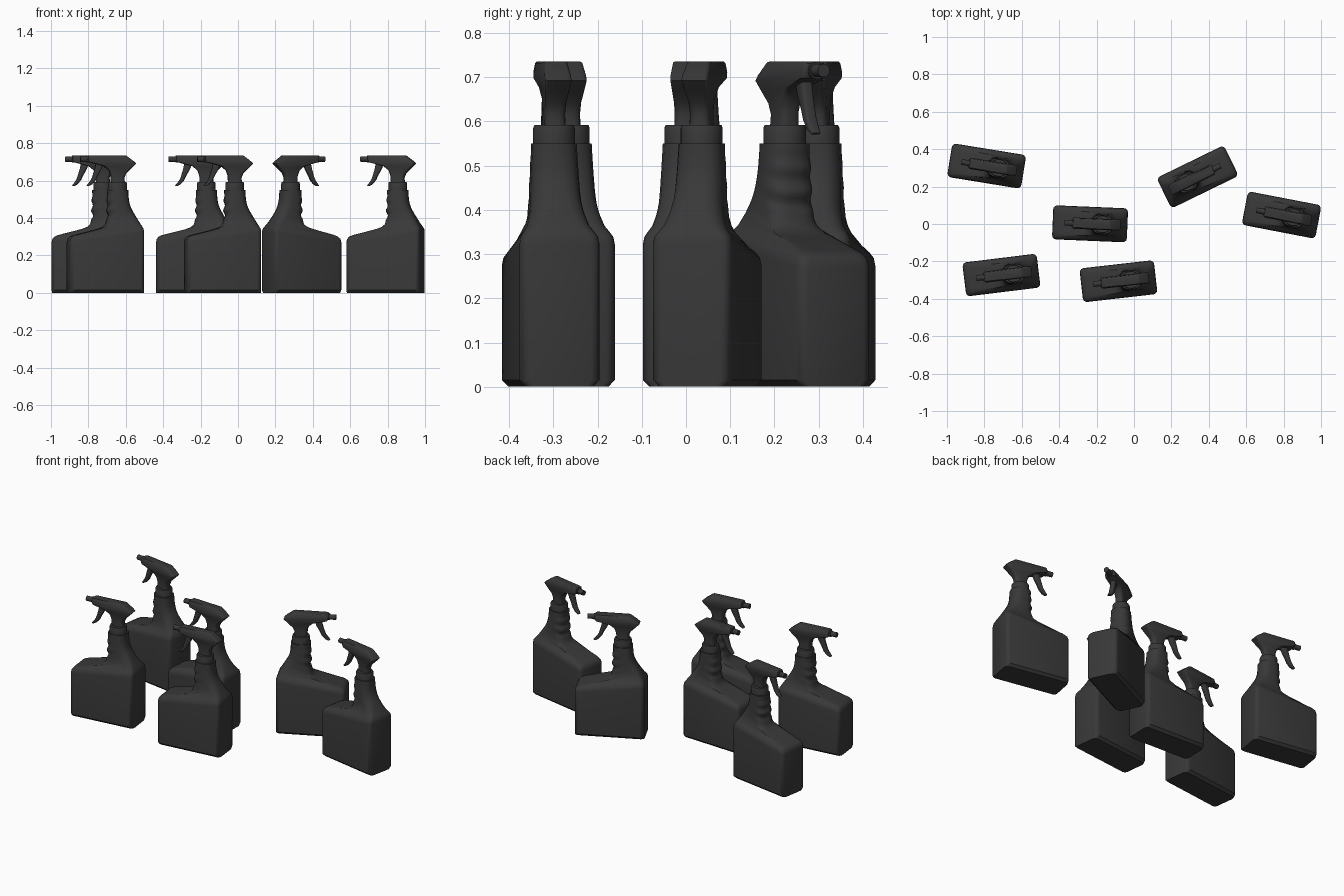
import bpy, bmesh, math
from mathutils import Matrix

if "Cube" in bpy.data.objects:
    bpy.data.objects.remove(bpy.data.objects["Cube"])

dark = bpy.data.materials.new("dark_plastic")
dark.diffuse_color = (0.04, 0.04, 0.04, 1)
dark.use_nodes = True
dark.node_tree.nodes["Principled BSDF"].inputs["Base Color"].default_value = dark.diffuse_color


def loft(name, rings, seg, angle=40):
    """Skin rounded-rectangle rings: (front x, front z, back x, back z, half width, corner radius)."""
    bm = bmesh.new()
    loops = []
    for x0, z0, x1, z1, hy, c in rings:
        cx, hx = (x0 + x1) / 2, (x1 - x0) / 2
        c = min(c, hx, hy)
        loop = []
        for q, (sx, sy) in enumerate(((1, 1), (-1, 1), (-1, -1), (1, -1))):
            for i in range(seg + 1):
                a = (q + i / seg) * math.pi / 2
                dx = sx * (hx - c) + c * math.cos(a)
                y = sy * (hy - c) + c * math.sin(a)
                t = (dx / hx + 1) / 2
                loop.append(bm.verts.new((cx + dx, y, z0 + (z1 - z0) * t)))
        loops.append(loop)
    n = len(loops[0])
    for a, b in zip(loops, loops[1:]):
        for i in range(n):
            j = (i + 1) % n
            bm.faces.new((a[i], a[j], b[j], b[i]))
    bm.faces.new(loops[0][::-1])
    bm.faces.new(loops[-1])
    bmesh.ops.remove_doubles(bm, verts=bm.verts, dist=1e-5)
    bmesh.ops.recalc_face_normals(bm, faces=bm.faces)
    return finish(name, bm, angle)


def finish(name, bm, angle=40):
    me = bpy.data.meshes.new(name)
    bm.to_mesh(me)
    bm.free()
    me.materials.append(dark)
    ob = bpy.data.objects.new(name, me)
    bpy.context.collection.objects.link(ob)
    bpy.ops.object.select_all(action='DESELECT')
    ob.select_set(True)
    bpy.context.view_layer.objects.active = ob
    bpy.ops.object.shade_smooth_by_angle(angle=math.radians(angle))
    return ob


# Bottle: flat tank, sloping shoulder, then neck with finger grips on the front
body = [
    (-.200, .000, .200, .000, .076, .020),
    (-.200, .015, .200, .015, .091, .022),
    (-.200, .270, .200, .325, .091, .022),
    (-.197, .288, .198, .342, .088, .024),
    (-.188, .300, .192, .355, .080, .028),
    (-.172, .308, .184, .369, .071, .032),
    (-.050, .338, .168, .397, .063, .036),
    (-.018, .350, .157, .416, .060, .038),
    (.000, .366, .147, .434, .058, .040),
]
for k in range(17):
    t = k / 16
    z = .385 + .165 * t
    grip = .006 * math.cos(t * 6 * math.pi) * (1 - t * t)
    zb = .447 + .103 * t
    xb = .123 + .017 * (1 - t) ** 3
    body.append((.010 - grip, z, xb, zb, .050 + .007 * (1 - t), .040))

# Screw cap on the neck
cap = [(.066 - r, z, .066 + r, z, r * .94, .05)
       for r, z in ((.050, .548), (.050, .585), (.047, .592))]

# Sprayer head: stem flaring into a wedge-shaped top
head = [
    (.030, .590, .104, .590, .024, .016),
    (.028, .625, .102, .615, .023, .016),
    (.018, .655, .112, .640, .024, .014),
    (-.010, .678, .138, .666, .027, .012),
    (-.088, .698, .163, .692, .030, .010),
    (-.094, .712, .150, .704, .030, .010),
    (-.094, .731, .112, .733, .026, .010),
    (-.090, .735, .108, .735, .023, .010),
]

# Curved finger trigger, hanging below the head
trigger = [
    (-.102, .574, -.090, .570, .010, .005),
    (-.090, .586, -.072, .580, .013, .006),
    (-.075, .608, -.053, .602, .014, .007),
    (-.066, .635, -.040, .630, .014, .007),
    (-.058, .662, -.024, .657, .014, .007),
    (-.050, .700, -.008, .695, .014, .007),
]

parts = [loft("bottle_body", body, 3), loft("screw_cap", cap, 8),
         loft("sprayer_head", head, 3), loft("trigger", trigger, 3)]

# Nozzle: round tip pointing forward
bm = bmesh.new()
for r, x, length in ((.015, -.112, .048), (.019, -.080, .04)):
    bmesh.ops.create_cone(bm, cap_ends=True, segments=24, radius1=r, radius2=r, depth=length,
                          matrix=Matrix.Translation((x, 0, .715)) @ Matrix.Rotation(math.pi / 2, 4, 'Y'))
parts.append(finish("nozzle", bm))

# Six scattered bottles: x, y, turn in degrees
places = [(-.788, .310, -9.2), (-.235, .001, -2.4), (-.709, -.273, 7),
          (-.083, -.306, 6.5), (.340, .252, 206), (.789, .048, -10.9)]
for i, (x, y, turn) in enumerate(places):
    m = Matrix.Translation((x, y, 0)) @ Matrix.Rotation(math.radians(turn), 4, 'Z')
    for p in parts:
        ob = p
        if i:
            ob = p.copy()
            ob.name = f"{p.name.split('.')[0]}_{i + 1}"
            bpy.context.collection.objects.link(ob)
        ob.matrix_world = m
